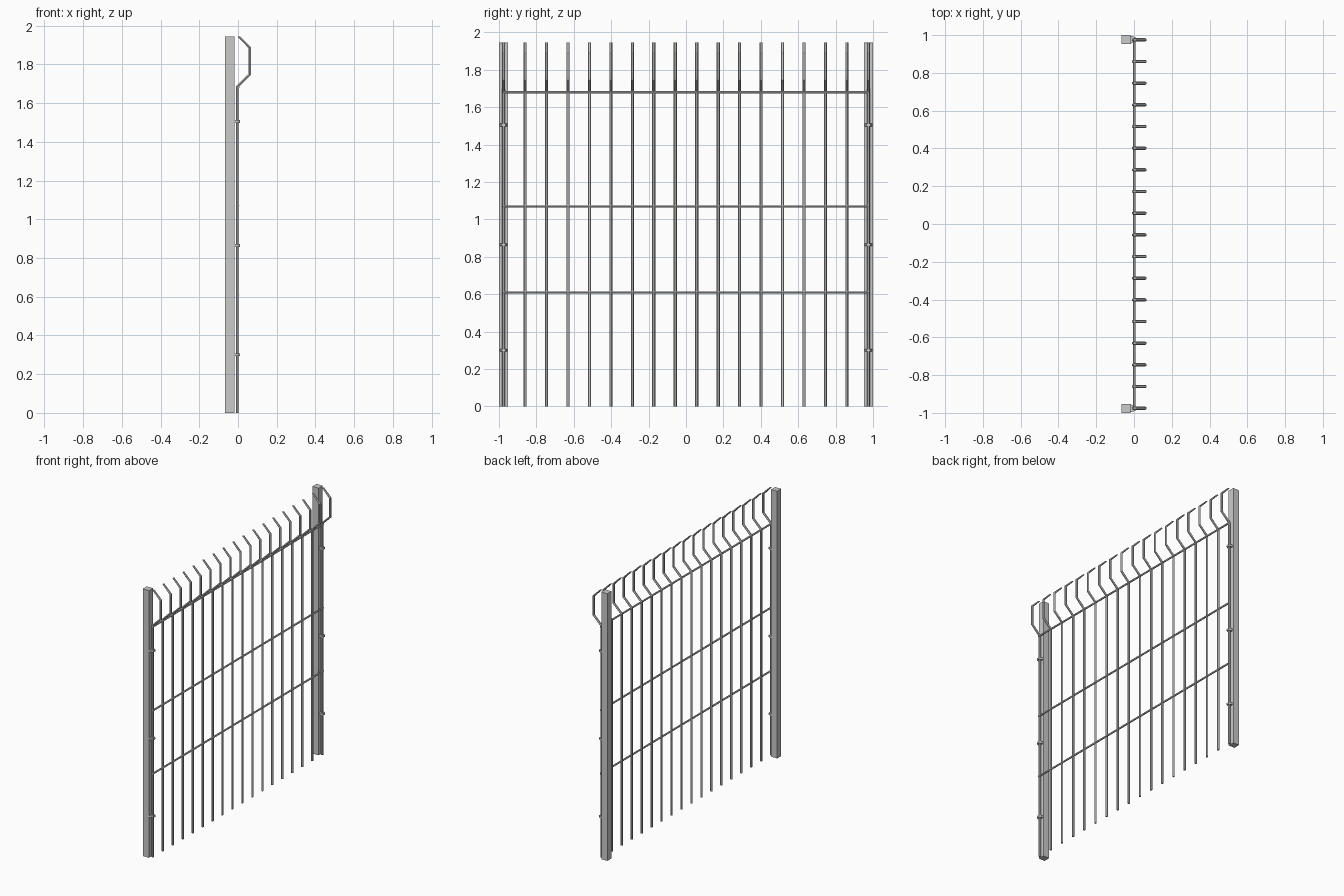
import bpy, bmesh, math
from mathutils import Vector

if "Cube" in bpy.data.objects:
    bpy.data.objects.remove(bpy.data.objects["Cube"])

TOP = 1.945
N_BARS = 18
EDGE = 0.975
BAR_X = -0.004


def finish(name, bm):
    bmesh.ops.recalc_face_normals(bm, faces=bm.faces[:])
    me = bpy.data.meshes.new(name)
    bm.to_mesh(me)
    bm.free()
    ob = bpy.data.objects.new(name, me)
    bpy.context.collection.objects.link(ob)
    return ob


def loft(name, rings):
    bm = bmesh.new()
    rows = [[bm.verts.new(p) for p in r] for r in rings]
    n = len(rows[0])
    for a, b in zip(rows, rows[1:]):
        for i in range(n):
            j = (i + 1) % n
            bm.faces.new((a[i], a[j], b[j], b[i]))
    bm.faces.new(rows[0])
    bm.faces.new(rows[-1])
    return finish(name, bm)


def box(name, x0, x1, y0, y1, z0, z1):
    def ring(z):
        return [(x0, y0, z), (x1, y0, z), (x1, y1, z), (x0, y1, z)]
    return loft(name, [ring(z0), ring(z1)])


# Hexagonal bar swept along an x/z path, with mitred bends
def bar(name, path, y, half_y=0.0085, half_t=0.0065):
    pts = [Vector(p) for p in path]
    dirs = [(b - a).normalized() for a, b in zip(pts, pts[1:])]
    rings = []
    for i, p in enumerate(pts):
        d0, d1 = dirs[max(i - 1, 0)], dirs[min(i, len(dirs) - 1)]
        if i == 0 or i == len(pts) - 1:
            d0 = d1 = Vector((0, 1))          # ends cut level
        t = (d0 + d1).normalized()
        side = Vector((t.y, -t.x))
        stretch = 1 / max(t.dot(d0), 0.3)
        ring = []
        for k in range(6):
            a = math.pi / 3 * k
            u = side * (math.sin(a) / 0.866 * half_t * stretch)
            ring.append((p.x + u.x, y + math.cos(a) * half_y, p.y + u.y))
        rings.append(ring)
    return loft(name, rings)


# Vertical bars with an angular hook at the top
hook = [(BAR_X, 0), (BAR_X, 1.685), (0.060, 1.748), (0.060, 1.887), (0.003, TOP)]
for i in range(N_BARS):
    bar(f"vertical_bar_{i + 1}", hook, -EDGE + 2 * EDGE * i / (N_BARS - 1))

# Horizontal wires
for i, z in enumerate((0.61, 1.07, 1.68)):
    rings = [[(0.001 + 0.0065 * math.cos(math.pi / 3 * k), y,
               z + 0.0065 * math.sin(math.pi / 3 * k)) for k in range(6)]
             for y in (-EDGE - 0.006, EDGE + 0.006)]
    loft(f"horizontal_wire_{i + 1}", rings)

# Posts and tapered clips at both ends
for s, label in ((-1, "left"), (1, "right")):
    ya, yb = sorted((s * 0.953, s * 1.0))
    box(f"{label}_post", -0.067, -0.018, ya, yb, 0, TOP)
    for i, z in enumerate((0.30, 0.865, 1.505)):
        yc = s * 0.976
        rings = [[(x, yc - w, z - 0.007), (x, yc + w, z - 0.007),
                  (x, yc + w, z + 0.007), (x, yc - w, z + 0.007)]
                 for x, w in ((-0.02, 0.020), (-0.002, 0.017), (0.010, 0.010))]
        loft(f"{label}_clip_{i + 1}", rings)
